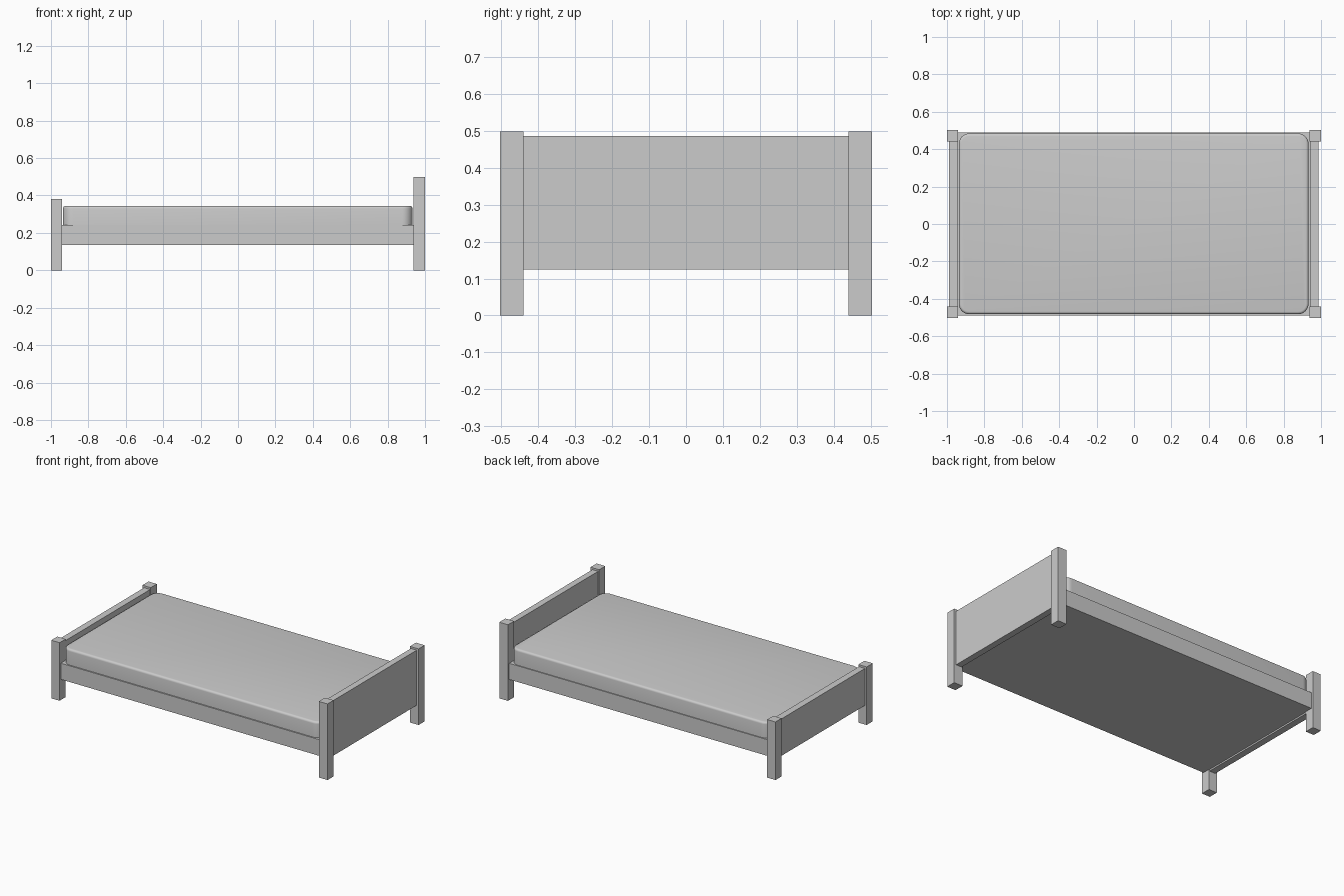
import bpy
import bmesh
import math

cube = bpy.data.objects.get("Cube")
if cube:
    bpy.data.objects.remove(cube, do_unlink=True)

grey = bpy.data.materials.new("plain_grey")
grey.use_nodes = True
colour = (0.6, 0.6, 0.6, 1)
grey.diffuse_color = colour
grey.node_tree.nodes["Principled BSDF"].inputs["Base Color"].default_value = colour


def box(name, x, y, z, corner=0, edge=0):
    """Box from (min, max) ranges, with optional rounded corners and top edge."""
    bm = bmesh.new()
    bmesh.ops.create_cube(bm, size=1)
    for v in bm.verts:
        v.co = [r[0] if c < 0 else r[1] for r, c in zip((x, y, z), v.co)]
    if corner:
        upright = [e for e in bm.edges if abs(e.verts[0].co.z - e.verts[1].co.z) > 0.01]
        bmesh.ops.bevel(bm, geom=upright, offset=corner, segments=8,
                        profile=0.5, affect='EDGES')
    if edge:
        rim = [e for e in bm.edges if min(v.co.z for v in e.verts) > z[1] - 0.001]
        bmesh.ops.bevel(bm, geom=rim, offset=edge, segments=4,
                        profile=0.5, affect='EDGES')
    bmesh.ops.recalc_face_normals(bm, faces=bm.faces)
    mesh = bpy.data.meshes.new(name)
    bm.to_mesh(mesh)
    bm.free()
    mesh.materials.append(grey)
    obj = bpy.data.objects.new(name, mesh)
    bpy.context.collection.objects.link(obj)
    return obj


# Corner posts, taller at the head end
for side, y in (("front", (-0.503, -0.44)), ("back", (0.44, 0.503))):
    box(side + "_foot_post", (-1, -0.94), y, (0, 0.38))
    box(side + "_head_post", (0.937, 1), y, (0, 0.498))

# End boards between the posts
box("footboard", (-0.988, -0.944), (-0.45, 0.45), (0.125, 0.367))
box("headboard", (0.944, 0.986), (-0.45, 0.45), (0.125, 0.486))

# Solid base with side rails
box("bed_base", (-0.945, 0.945), (-0.49, 0.49), (0.135, 0.241))

# Mattress with rounded corners and a soft upper rim
mattress = box("mattress", (-0.936, 0.933), (-0.482, 0.484), (0.23, 0.344),
               corner=0.055, edge=0.014)
bpy.ops.object.select_all(action='DESELECT')
mattress.select_set(True)
bpy.context.view_layer.objects.active = mattress
bpy.ops.object.shade_smooth_by_angle(angle=math.radians(35))
